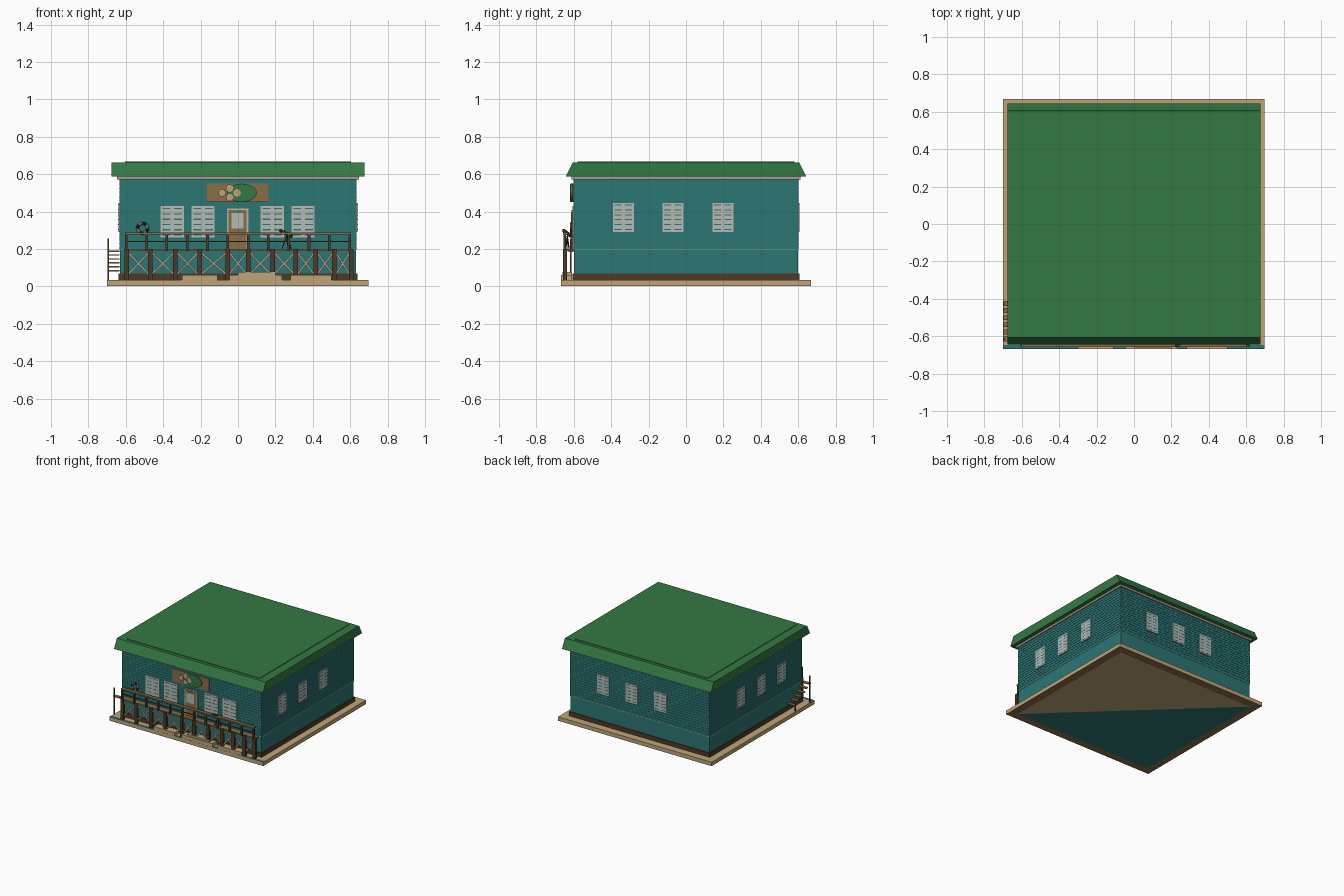
import bpy, bmesh, math
from mathutils import Vector, Matrix

cube = bpy.data.objects.get("Cube")
if cube:
    bpy.data.objects.remove(cube, do_unlink=True)


def material(name, hexcode):
    rgb = [int(hexcode[i:i + 2], 16) / 255 for i in (0, 2, 4)]
    lin = [c / 12.92 if c < 0.04 else ((c + 0.055) / 1.055) ** 2.4 for c in rgb]
    m = bpy.data.materials.new(name)
    m.use_nodes = True
    m.diffuse_color = (*lin, 1)
    m.node_tree.nodes["Principled BSDF"].inputs["Base Color"].default_value = (*lin, 1)
    return m


TEAL = material("teal_paint", "2b7674")
GREEN = material("roof_green", "347843")
DARKGREEN = material("dark_green", "1f4a2c")
SAND = material("sand", "bfa57a")
WOOD = material("warm_wood", "8a6d48")
BROWN = material("dark_wood", "4f3a26")
GREY = material("pale_grey", "b7bab5")
WEATHERED = material("weathered_grey", "a49e8e")
BLACK = material("charcoal", "2c2620")


def finish(name, bm, mat):
    bmesh.ops.recalc_face_normals(bm, faces=bm.faces)
    me = bpy.data.meshes.new(name)
    bm.to_mesh(me)
    bm.free()
    me.materials.append(mat)
    ob = bpy.data.objects.new(name, me)
    bpy.context.collection.objects.link(ob)
    return ob


def boxes(name, mat, spans):
    """One object made of boxes given as x0, x1, y0, y1, z0, z1."""
    bm = bmesh.new()
    for x0, x1, y0, y1, z0, z1 in spans:
        m = Matrix.LocRotScale(((x0 + x1) / 2, (y0 + y1) / 2, (z0 + z1) / 2), None,
                               (x1 - x0, y1 - y0, z1 - z0))
        bmesh.ops.create_cube(bm, size=1, matrix=m)
    return finish(name, bm, mat)


def bars(name, mat, t, pairs):
    """Square bars of thickness t between pairs of points."""
    bm = bmesh.new()
    for a, b in pairs:
        a, b = Vector(a), Vector(b)
        d = b - a
        m = Matrix.LocRotScale((a + b) / 2, d.to_track_quat('Z', 'Y'), (t, t, d.length))
        bmesh.ops.create_cube(bm, size=1, matrix=m)
    return finish(name, bm, mat)


def loft(name, mat, rings):
    """Closed rectangular shell through (half x, half y, z) rings."""
    bm = bmesh.new()
    loops = [[bm.verts.new((sx * hx, sy * hy, z)) for sx, sy in ((-1, -1), (1, -1), (1, 1), (-1, 1))]
             for hx, hy, z in rings]
    for lo, hi in zip(loops, loops[1:]):
        for i in range(4):
            bm.faces.new((lo[i], lo[i - 3], hi[i - 3], hi[i]))
    bm.faces.new(loops[0])
    bm.faces.new(loops[-1])
    return finish(name, bm, mat)


def disc(name, mat, x, y, z, rx, rz, depth):
    bm = bmesh.new()
    m = Matrix.LocRotScale((x, y, z), Matrix.Rotation(math.pi / 2, 3, 'X'), (rx, rz, 1))
    bmesh.ops.create_cone(bm, cap_ends=True, segments=24, radius1=1, radius2=1, depth=depth, matrix=m)
    return finish(name, bm, mat)


# Ground slab, water strip and underside
boxes("ground_slab", SAND, [(-.7, .697, -.668, .667, .003, .034)])
boxes("slab_underside", WOOD, [(-.7, .697, -.668, .667, .002, .003)])
boxes("underside_centre", SAND, [(-.635, .635, -.605, .605, .001, .003)])
boxes("front_water", TEAL, [(-.7, .697, -.667, -.646, .033, .0345)])
bm = bmesh.new()
bm.faces.new([bm.verts.new(p) for p in ((-.635, -.605, 0), (-.635, .605, 0), (.635, -.605, 0))])
finish("underside_panel", bm, TEAL)

# Walls: plain lower band, finely grooved boards above
loft("foundation_sill", BROWN, [(.64, .606, .034), (.64, .606, .068)])
loft("lower_wall", TEAL, [(.632, .599, .06), (.632, .599, .2)])
loft("wall_band", GREY, [(.635, .602, .197), (.635, .602, .2)])
rows = 18
step = (.575 - .2) / rows
rings = []
for i in range(rows):
    z = .2 + i * step
    gap = z + step - .002
    rings += [(.634, .601, z), (.634, .601, gap), (.632, .599, gap), (.632, .599, z + step)]
loft("grooved_boards", TEAL, rings)

# Roof
loft("cornice", WEATHERED, [(.646, .612, .572), (.646, .612, .589)])
loft("roof_cap", GREEN, [(.677, .643, .588), (.677, .606, .662)])
loft("roof_panel", GREEN, [(.604, .58, .66), (.604, .58, .6665)])
boxes("roof_back_line", DARKGREEN, [(-.677, .677, .602, .604, .66, .6628)])


# Shuttered windows: built facing -y, then turned onto each wall
def window(name, centre, angle, w, z0, z1):
    place = Matrix.Translation((*centre, 0)) @ Matrix.Rotation(angle, 4, 'Z')
    boxes(name, GREY, [(-w, w, -.006, .003, z0, z1)]).matrix_world = place
    count = 6
    pitch = (z1 - z0) / count
    slits = [(s * w / 2 - w * .34, s * w / 2 + w * .34, -.0065, 0, z - .003, z + .003)
             for s in (-1, 1) for z in (z0 + (i + .5) * pitch for i in range(count))]
    boxes(name + "_slits", TEAL, slits).matrix_world = place


for i, x in enumerate((-.352, -.187, .183, .348)):
    window(f"front_window_{i + 1}", (x, -.601), 0, .062, .26, .43)
for i, c in enumerate((-.335, -.07, .197)):
    window(f"left_window_{i + 1}", (.634, c), math.pi / 2, .056, .292, .447)
    window(f"right_window_{i + 1}", (-.634, c), -math.pi / 2, .056, .292, .447)
for i, x in enumerate((.33, .07, -.19)):
    window(f"back_window_{i + 1}", (x, .601), math.pi, .056, .292, .447)

# Door
boxes("door_frame", GREY, [(-.06, .055, -.608, -.598, .2, .417)])
boxes("door", WOOD, [(-.05, .045, -.612, -.6, .2, .408)])
boxes("door_window", GREY, [(-.036, .03, -.615, -.61, .31, .392)])

# Sign board with oval and flower
boxes("sign_board", WOOD, [(-.168, .164, -.608, -.598, .45, .55)])
disc("sign_oval", GREEN, .02, -.61, .5, .08, .049, .014)
for i, (dx, dz) in enumerate(((-.04, 0), (.04, 0), (0, .025), (0, -.025))):
    disc(f"sign_petal_{i + 1}", SAND, -.045 + dx, -.613, .5 + dz, .02, .02, .016)

# Porch deck, posts, braces and railing
boxes("porch_deck", WOOD, [(-.61, .61, -.645, -.6, .188, .2)])
posts = (-.595, -.47, -.335, -.205, -.055, .055, .185, .31, .415, .515, .605)
boxes("porch_posts", BROWN, [(x - .012, x + .012, -.657, -.635, .034, .2) for x in posts])
crosses = []
for a, b in zip(posts, posts[1:]):
    for z in (.065, .18):
        crosses.append(((a + .008, -.642, z), (b - .008, -.642, .245 - z)))
bars("cross_braces", WEATHERED, .011, crosses)
boxes("railing_posts", BROWN, [(x - .007, x + .007, -.654, -.642, .19, .282)
                               for x in [-.597 + i * .1085 for i in range(12)]])
boxes("handrail", WOOD, [(-.605, .605, -.657, -.63, .278, .288)])
boxes("middle_rail", BROWN, [(-.605, .605, -.65, -.644, .238, .243)])

# Entry platforms at ground level
boxes("entry_platforms", SAND, [(-.3, -.11, -.667, -.61, .034, .06),
                                (-.045, .235, -.667, -.61, .034, .062),
                                (0, .2, -.66, -.61, .06, .077),
                                (.28, .5, -.667, -.61, .034, .06)])

# Side stair rising toward the porch
treads = [(-.425 - i * .038, .08 + i * .021) for i in range(6)]
boxes("stair_treads", WOOD, [(-.698, -.634, y - .013, y + .013, z, z + .007) for y, z in treads])
bars("stair_posts", BROWN, .008, [((-.693, -.43, .034), (-.693, -.43, .09)),
                                  ((-.693, -.615, .034), (-.693, -.615, .255))])

# Life ring with alternating bands on the front wall
bpy.ops.mesh.primitive_torus_add(major_segments=24, minor_segments=8, major_radius=.027,
                                 minor_radius=.008, location=(-.51, -.612, .31),
                                 rotation=(math.pi / 2, 0, 0))
ring = bpy.context.object
ring.name = "life_ring"
ring.data.materials.append(GREY)
ring.data.materials.append(BLACK)
for p in ring.data.polygons:
    p.material_index = int((math.atan2(p.center.y, p.center.x) + math.pi) / (math.pi / 4)) % 2
bpy.ops.object.shade_smooth_by_angle()

# Spyglass on a tripod
top = (.26, -.635, .27)
bars("tripod", BLACK, .005, [(top, (.26 + dx, -.635 + dy, .2))
                             for dx, dy in ((-.025, 0), (.025, .01), (.01, -.008))])
bars("spyglass", BROWN, .014, [((.225, -.655, .3), (.29, -.615, .268))])
